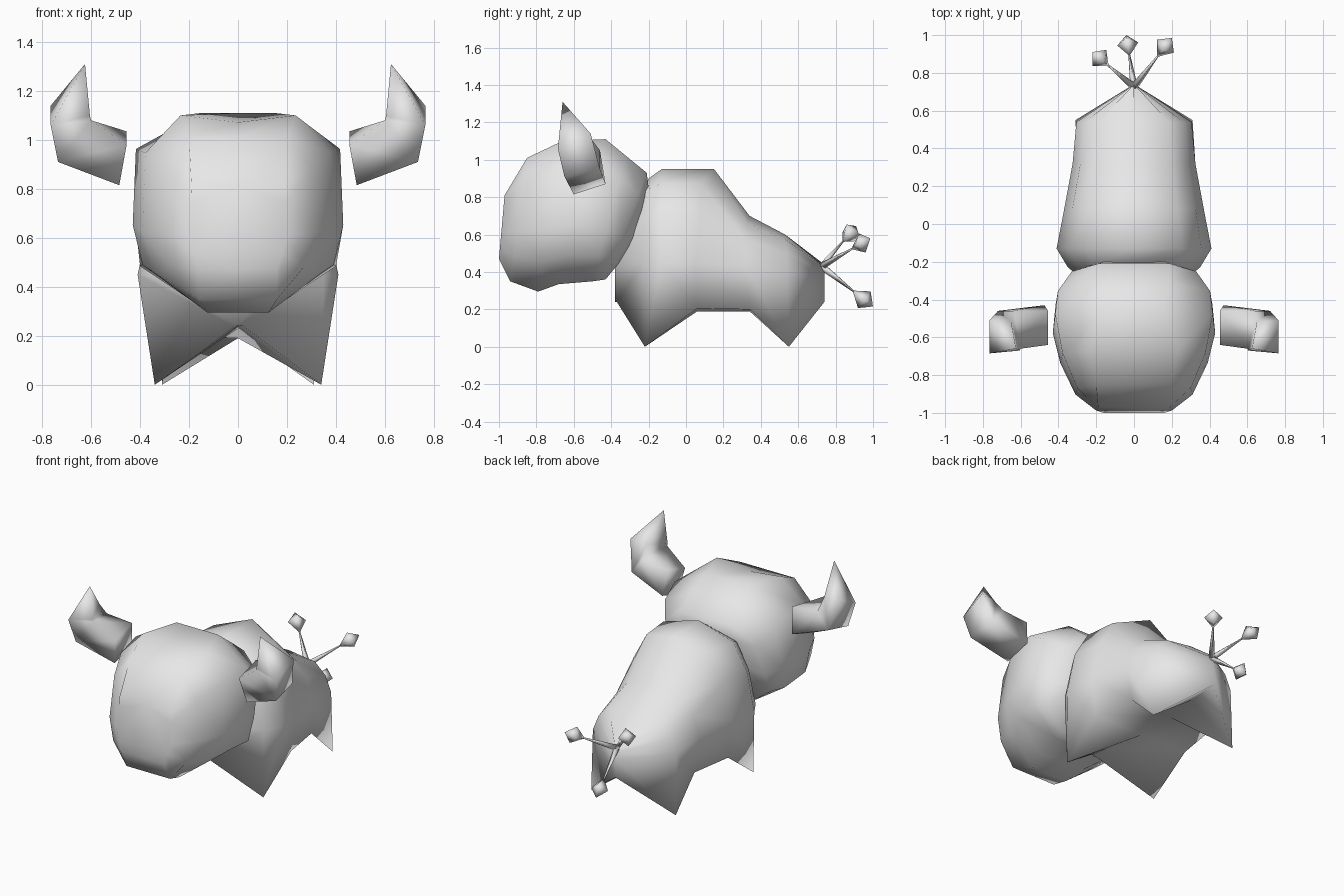
import bpy, bmesh
from mathutils import Vector

old = bpy.data.objects.get("Cube")
if old:
    bpy.data.objects.remove(old, do_unlink=True)

grey = bpy.data.materials.new("plain grey")
grey.use_nodes = True
grey.diffuse_color = (0.8, 0.8, 0.8, 1)
grey.node_tree.nodes["Principled BSDF"].inputs["Base Color"].default_value = (0.8, 0.8, 0.8, 1)


def loft(name, rings):
    """Skin a list of closed rings that have equal point counts, capping open ends."""
    bm = bmesh.new()
    rows = [[bm.verts.new(p) for p in ring] for ring in rings]
    n = len(rows[0])
    for a, b in zip(rows, rows[1:]):
        for i in range(n):
            j = (i + 1) % n
            bm.faces.new((a[i], a[j], b[j], b[i]))
    bmesh.ops.remove_doubles(bm, verts=bm.verts, dist=0.0005)
    bmesh.ops.holes_fill(bm, edges=[e for e in bm.edges if e.is_boundary], sides=0)
    bmesh.ops.recalc_face_normals(bm, faces=bm.faces)
    for face in bm.faces:
        face.smooth = True
    mesh = bpy.data.meshes.new(name)
    bm.to_mesh(mesh)
    bm.free()
    mesh.materials.append(grey)
    bpy.context.collection.objects.link(bpy.data.objects.new(name, mesh))


def mirrored(half):
    """Close a half ring, top centre to bottom centre, across x = 0."""
    return half + [(-x, y, z) for x, y, z in reversed(half[1:-1])]


def head_ring(yt, zt, yb, zb, w, wt, wl, wb, dip):
    def at(x, t):
        return (x, yb + (yt - yb) * t, zb + (zt - zb) * t)
    return mirrored([at(0, 1 - dip), at(wt, 1), at(w * 0.97, 0.81), at(w, 0.41),
                     at(wl, 0.2), at(wb, 0), at(0, 0)])


# Head: slanted rings from muzzle to neck, with a slight dip on the crown
head = [
    (-0.97, 0.81, -1.00, 0.47, 0.20, 0.19, 0.18, 0.16, 0),
    (-0.85, 1.01, -0.94, 0.35, 0.31, 0.20, 0.27, 0.16, 0),
    (-0.66, 1.10, -0.79, 0.295, 0.39, 0.235, 0.34, 0.125, 0.035),
    (-0.43, 1.11, -0.68, 0.335, 0.43, 0.15, 0.39, 0.16, 0),
    (-0.32, 1.02, -0.50, 0.35, 0.415, 0.18, 0.40, 0.20, 0),
    (-0.21, 0.93, -0.43, 0.36, 0.34, 0.19, 0.35, 0.20, 0),
    (-0.20, 0.85, -0.25, 0.58, 0.21, 0.16, 0.20, 0.14, 0),
]
loft("head", [head_ring(*s) for s in head])


def body_ring(yt, zt, ym, zm, w, yb, xf, zf, zb):
    y = yt * 0.3 + ym * 0.7
    return mirrored([(0, yt, zt), (w * 0.62, y, zm + (zt - zm) * 0.85),
                     (w * 0.87, y, zm + (zt - zm) * 0.5),
                     (w, ym, zm), (xf, yb, zf), (0, yb, zb)])


# Body: from chest to rump, with two rings pulled down into pointed feet
body = [
    (-0.36, 0.62, -0.38, 0.42, 0.16, -0.38, 0.00, 0.24, 0.24),
    (-0.20, 0.90, -0.23, 0.45, 0.35, -0.37, 0.02, 0.24, 0.24),
    (-0.13, 0.95, -0.13, 0.45, 0.41, -0.22, 0.34, 0.00, 0.23),
    (0.15, 0.95, 0.05, 0.45, 0.375, 0.06, 0.35, 0.205, 0.19),
    (0.34, 0.70, 0.32, 0.43, 0.325, 0.34, 0.30, 0.20, 0.19),
    (0.53, 0.60, 0.54, 0.40, 0.305, 0.55, 0.31, 0.00, 0.22),
    (0.74, 0.44, 0.74, 0.36, 0.00, 0.74, 0.00, 0.24, 0.24),
]
loft("body", [body_ring(*s) for s in body])

# Horns: four-sided, bent upward to a point
horn = [
    [(0.455, -0.64, 0.98), (0.485, -0.60, 0.815), (0.475, -0.43, 0.87), (0.455, -0.46, 1.035)],
    [(0.60, -0.66, 1.08), (0.735, -0.65, 0.91), (0.72, -0.46, 0.95), (0.64, -0.46, 1.05)],
    [(0.605, -0.67, 1.10), (0.765, -0.685, 1.06), (0.765, -0.51, 1.14), (0.65, -0.52, 1.13)],
    [(0.625, -0.66, 1.31)] * 4,
]
for side, sx in (("left", 1), ("right", -1)):
    loft(side + "_horn", [[(x * sx, y, z) for x, y, z in r] for r in horn])

# Tail: three thin strands, each ending in a small faceted tuft
root = Vector((0, 0.725, 0.43))
tips = {"right": (-0.22, 0.91, 0.645), "lower": (-0.04, 1.00, 0.215), "left": (0.2, 0.985, 0.58)}


def square_ring(centre, axis, r):
    u = axis.cross(Vector((0, 0, 1))).normalized()
    v = axis.cross(u)
    return [centre + u * r, centre + v * r, centre - u * r, centre - v * r]


for name, tip in tips.items():
    axis = (Vector(tip) - root).normalized()
    length = (Vector(tip) - root).length
    strand = [(0, 0.02), (length - 0.12, 0.004)]
    tuft = [(length - 0.14, 0), (length - 0.06, 0.056), (length, 0)]
    for part, profile in (("strand", strand), ("tuft", tuft)):
        loft(f"{name}_tail_{part}", [square_ring(root + axis * d, axis, r) for d, r in profile])
